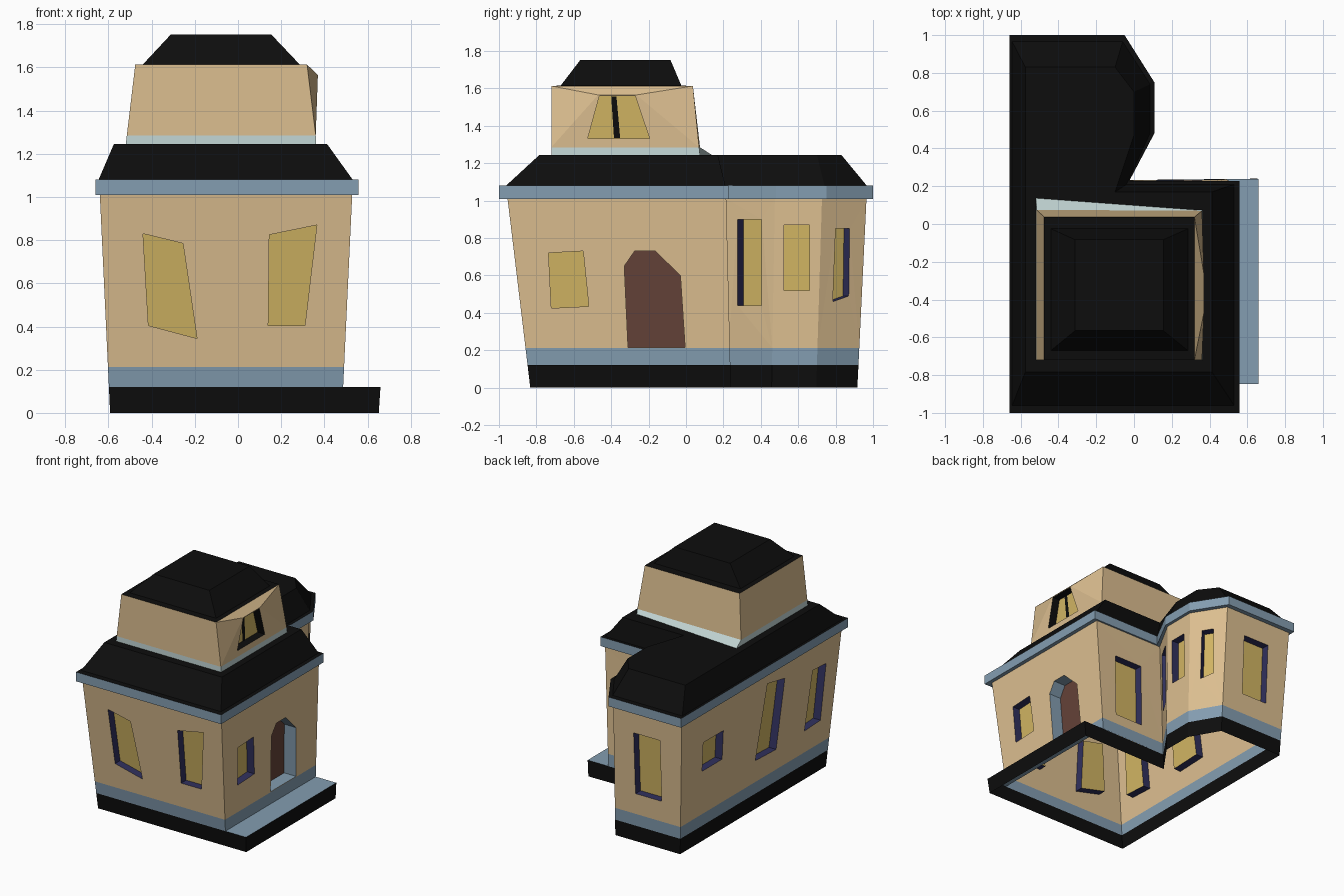
import bpy
from mathutils import Vector
from mathutils.geometry import tessellate_polygon

if "Cube" in bpy.data.objects:
    bpy.data.objects.remove(bpy.data.objects["Cube"])

COLOURS = {
    "tan": (0.72, 0.52, 0.28), "slate_blue": (0.23, 0.34, 0.44),
    "pale_blue": (0.55, 0.68, 0.67), "black": (0.004, 0.004, 0.004),
    "yellow": (0.64, 0.46, 0.125), "navy": (0.03, 0.03, 0.11),
    "brown": (0.13, 0.055, 0.04),
}
MATS = {}
for n, c in COLOURS.items():
    MATS[n] = bpy.data.materials.new(n)
    MATS[n].diffuse_color = (*c, 1)

PARTS = {}  # part name -> (verts, faces, colour)


def face(part, colour, pts):
    verts, faces, _ = PARTS.setdefault(part, ([], [], colour))
    faces.append(range(len(verts), len(verts) + len(pts)))
    verts.extend(Vector(p) for p in pts)


def ring(poly, z):
    return [Vector((x, y, z)) for x, y in poly]


def loft(part, colour, *rings, cap=False):
    for lo, hi in zip(rings, rings[1:]):
        for i in range(len(lo)):
            j = (i + 1) % len(lo)
            face(part, colour, [lo[i], lo[j], hi[j], hi[i]])
    if cap:
        face(part, colour, rings[-1])


def panel(part, b0, b1, t0, t1, axis, openings):
    """Wall panel with recessed openings; outlines are (axis coordinate, z)."""
    out = Vector((b1.y - b0.y, b0.x - b1.x, 0)).normalized()

    def at(s, t):
        return b0.lerp(b1, s).lerp(t0.lerp(t1, s), t)

    loops = [[Vector((0, 0, 0)), Vector((1, 0, 0)), Vector((1, 1, 0)), Vector((0, 1, 0))]]
    for outline, *_ in openings:
        hole = []
        for c, z in outline:
            t = (z - b0.z) / (t0.z - b0.z)
            l, r = b0.lerp(t0, t)[axis], b1.lerp(t1, t)[axis]
            hole.append(Vector(((c - l) / (r - l), t, 0)))
        loops.append(hole)
    flat = [at(p.x, p.y) for lp in loops for p in lp]
    for tri in tessellate_polygon(loops):
        p = [flat[i] for i in tri]
        if (p[1] - p[0]).cross(p[2] - p[0]).dot(out) < 0:
            p.reverse()
        face(part, "tan", p)
    # reveals and panes
    for hole, (_, name, reveal, pane, depth) in zip(loops[1:], openings):
        outer = [at(p.x, p.y) for p in hole]
        if (outer[1] - outer[0]).cross(outer[2] - outer[0]).dot(out) < 0:
            outer.reverse()
        inner = [p - out * depth for p in outer]
        loft(name + "_reveal", reveal, outer, inner)
        face(name + "_pane", pane, inner)


def window(*pts):
    return (pts, "window", "navy", "yellow", 0.06)


def rect(a, b, z0, z1):
    return window((a, z0), (b, z0), (b, z1), (a, z1))


# footprints, counter-clockwise from the front left corner
BOT = [(-.598, -.847), (.487, -.847), (.487, .237), (-.08, .23),
       (.08, .46), (.08, .70), (-.05, .922), (-.598, .922)]
TOP = [(-.64, -.954), (.529, -.954), (.529, .215), (-.06, .215),
       (.085, .475), (.085, .727), (-.065, .965), (-.64, .965)]
EAVE = [(-.66, -1), (.558, -1), (.558, .228), (-.025, .228),
        (.108, .48), (.108, .75), (-.05, 1), (-.66, 1)]
ROOF_LOW = [(-.645, -.96), (.53, -.96), (.53, .21), (-.04, .21),
            (.085, .48), (.085, .74), (-.06, .965), (-.645, .965)]
ROOF_TOP = [(-.575, -.783), (.413, -.783), (.413, .17), (-.1, .17),
            (0, .47), (0, .70), (-.1, .83), (-.575, .83)]


def wall_ring(z):
    return [a.lerp(b, (z - .12) / .89) for a, b in zip(ring(BOT, z), ring(TOP, z))]


# base with porch step, open underneath
lo, hi = wall_ring(0), wall_ring(.12)
for r, x in ((lo, .652), (hi, .66)):
    r[1].x = r[2].x = x
loft("base", "black", lo, hi)
b = wall_ring(.12)
face("porch_floor", "slate_blue", [b[1], hi[1], hi[2], b[2]])

# plinth band
loft("plinth_band", "slate_blue", wall_ring(.12), wall_ring(.212))

# main walls: one entry per wall, as (axis, openings)
door = ([(-.31, .216), (-.005, .216), (-.03, .60), (-.165, .73), (-.275, .73), (-.33, .65)],
        "door", "slate_blue", "brown", .1)
WALLS = [
    (0, [window((-.415, .405), (-.19, .345), (-.255, .785), (-.44, .83)),
         window((.14, .405), (.31, .405), (.365, .87), (.145, .825))]),
    (1, [window((-.72, .425), (-.52, .435), (-.55, .73), (-.735, .72)), door]),
    (0, [rect(.12, .36, .29, .78)]),
    (1, [rect(.275, .405, .44, .90)]),
    (1, [rect(.525, .66, .52, .87)]),
    (1, [window((.785, .46), (.87, .49), (.875, .85), (.80, .85))]),
    (0, [rect(-.45, -.23, .37, .84)]),
    (1, [rect(.45, .69, .55, .77),
         window((.04, .38), (-.21, .37), (-.28, .89), (-.07, .93)),
         window((-.55, .38), (-.74, .39), (-.78, .81), (-.62, .82))]),
]
lo, hi = wall_ring(.212), wall_ring(1.01)
for i, (axis, openings) in enumerate(WALLS):
    j = (i + 1) % 8
    panel("main_walls", lo[i], lo[j], hi[i], hi[j], axis, openings)

# cornice and main roof
loft("cornice", "slate_blue", ring(TOP, 1.01), ring(EAVE, 1.01), ring(EAVE, 1.08))
loft("main_roof", "black", ring(EAVE, 1.08), ring(ROOF_LOW, 1.082), ring(ROOF_TOP, 1.245), cap=True)

# tower skirt and walls
skirt = ring([(-.52, -.72), (.362, -.72), (.362, .075), (-.52, .14)], 1.243)
foot = ring([(-.515, -.72), (.36, -.72), (.36, .07), (-.515, .075)], 1.285)
head = ring([(-.476, -.72), (.32, -.72), (.32, .037), (-.476, .037)], 1.613)
loft("tower_skirt", "pale_blue", skirt, foot)
for i in (0, 2, 3):
    j = (i + 1) % 4
    face("tower_walls", "tan", [foot[i], foot[j], head[j], head[i]])

# tower right wall leans out into a window dormer
d0, d1 = Vector((.37, -.47, 1.565)), Vector((.37, -.265, 1.565))
panel("tower_walls", foot[1], foot[2], d0, d1, 1,
      [([(-.525, 1.333), (-.195, 1.333), (-.272, 1.56), (-.463, 1.56)],
        "tower_window", "black", "yellow", .06)])
face("tower_walls", "tan", [foot[1], d0, head[1]])
face("tower_walls", "tan", [foot[2], head[2], d1])
face("tower_walls", "tan", [d0, d1, head[2], head[1]])
face("tower_window_bar", "black",
     [(.306, -.385, 1.335), (.306, -.352, 1.335), (.314, -.372, 1.558), (.314, -.40, 1.558)])

# tower roof with flat ledge
loft("tower_roof", "black", head,
     ring([(-.44, -.67), (.285, -.67), (.285, -.025), (-.44, -.025)], 1.615),
     ring([(-.312, -.565), (.155, -.565), (.155, -.083), (-.312, -.083)], 1.752), cap=True)

# make one object per part
for name, (verts, faces, colour) in PARTS.items():
    me = bpy.data.meshes.new(name)
    me.from_pydata(verts, [], [list(f) for f in faces])
    me.materials.append(MATS[colour])
    me.update()
    bpy.context.collection.objects.link(bpy.data.objects.new(name, me))

for m in bpy.data.materials:
    if m.users and not m.is_grease_pencil:
        m.use_nodes = True
        m.node_tree.nodes["Principled BSDF"].inputs["Base Color"].default_value = m.diffuse_color
